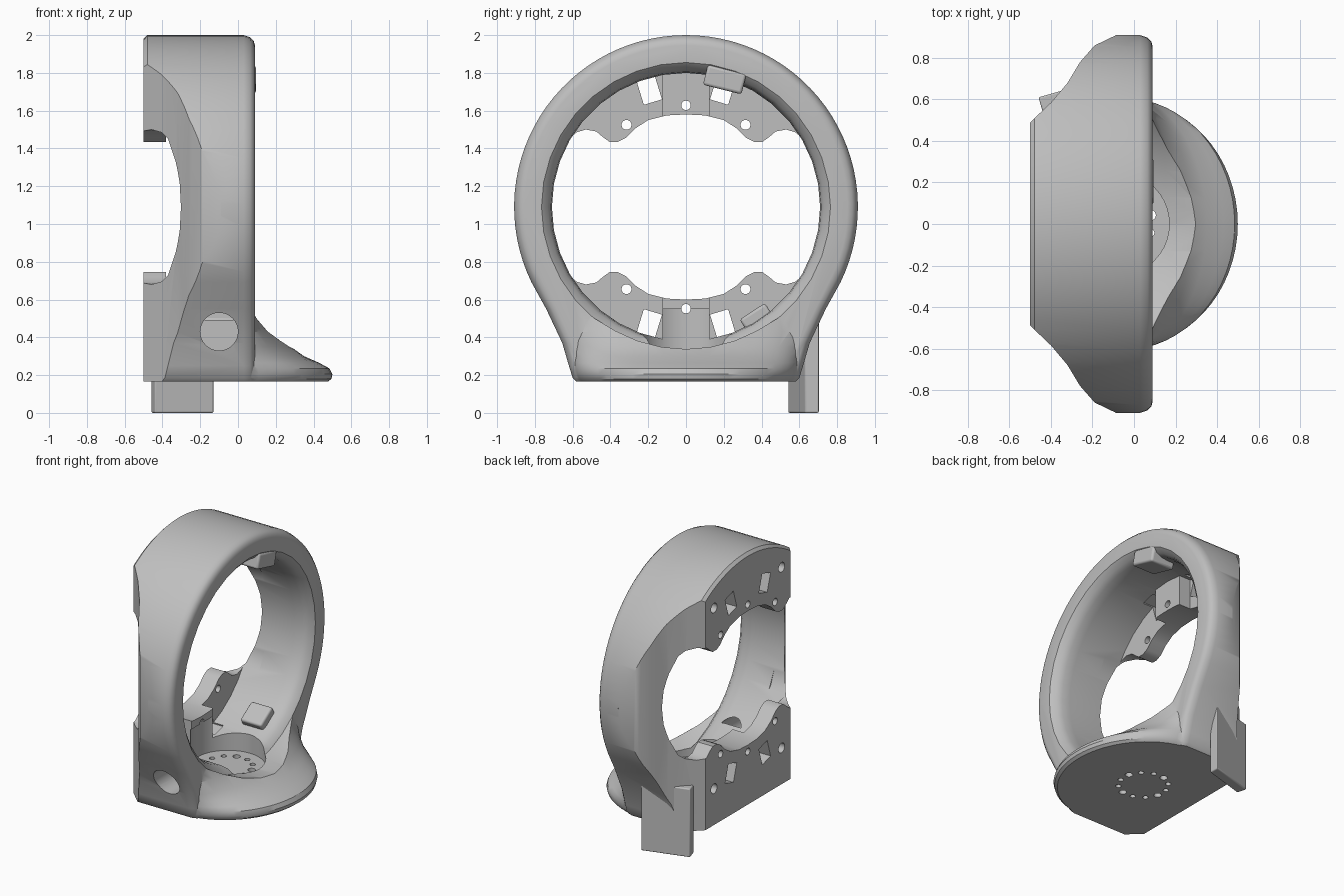
import bpy, bmesh, math
from mathutils import Matrix, Vector

cube = bpy.data.objects.get("Cube")
if cube:
    bpy.data.objects.remove(cube)

grey = bpy.data.materials.new("plain_grey")
grey.use_nodes = True
grey.diffuse_color = (0.52, 0.52, 0.52, 1)
grey.node_tree.nodes["Principled BSDF"].inputs["Base Color"].default_value = grey.diffuse_color

CZ = 1.09      # height of the ring centre
R = 0.91       # outer radius
BASE = 0.165   # underside of the base


def make(name, bm):
    bmesh.ops.recalc_face_normals(bm, faces=bm.faces)
    me = bpy.data.meshes.new(name)
    bm.to_mesh(me)
    bm.free()
    me.materials.append(grey)
    ob = bpy.data.objects.new(name, me)
    bpy.context.collection.objects.link(ob)
    return ob


def loft(name, sections):
    """Solid through matching loops of points, capped at both ends."""
    bm = bmesh.new()
    loops = [[bm.verts.new(p) for p in s] for s in sections]
    for a, b in zip(loops, loops[1:]):
        for i in range(len(a)):
            j = (i + 1) % len(a)
            bm.faces.new((a[i], a[j], b[j], b[i]))
    bm.faces.new(loops[0])
    bm.faces.new(loops[-1])
    return make(name, bm)


def box(name, centre, size, turn=0):
    bm = bmesh.new()
    m = Matrix.Translation(centre) @ Matrix.Rotation(turn, 4, 'X') @ Matrix.Diagonal((*size, 1))
    bmesh.ops.create_cube(bm, size=1, matrix=m)
    return make(name, bm)


def rod(name, start, end, radius, sides=24):
    a, b = Vector(start), Vector(end)
    bm = bmesh.new()
    m = Matrix.Translation((a + b) / 2) @ (b - a).to_track_quat('Z', 'Y').to_matrix().to_4x4()
    bmesh.ops.create_cone(bm, cap_ends=True, segments=sides, radius1=radius,
                          radius2=radius, depth=(b - a).length, matrix=m)
    return make(name, bm)


def combine(target, tool, mode):
    tool.hide_render = True
    mod = target.modifiers.new(tool.name, 'BOOLEAN')
    mod.operation, mod.solver, mod.object = mode, 'EXACT', tool
    bpy.context.view_layer.objects.active = target
    bpy.ops.object.modifier_apply(modifier=mod.name)
    bpy.data.objects.remove(tool)


def cut(tool):
    combine(body, tool, 'DIFFERENCE')


def add(tool):
    combine(body, tool, 'UNION')


# Ring outline running down into a wide flat base
def outline(x, inset):
    r = R - inset
    arc = [math.radians(-26 + 232 * i / 60) for i in range(61)]
    pts = [(r * math.cos(a), CZ + r * math.sin(a)) for a in arc]
    flank = [(0.74, 0.55), (0.655, 0.37), (0.62, 0.25), (0.6, 0.185), (0.58, BASE)]
    left = [(-y + inset, z) for y, z in flank]
    right = [(y - inset, z) for y, z in reversed(flank)]
    return [(x, y, z) for y, z in pts + left + right]


body = loft("ring_bracket", [outline(x, i) for x, i in (
    (-0.5, 0.02), (-0.48, 0), (0.03, 0), (0.065, 0.012), (0.083, 0.03), (0.09, 0.055))])


# Flared foot: stacked half ellipses
def foot_layer(z, reach, width):
    n = 32
    return [(-0.05 + (reach + 0.05) * math.sin(math.pi * i / n),
             -width * math.cos(math.pi * i / n), z) for i in range(n + 1)]


add(loft("foot", [foot_layer(*p) for p in (
    (BASE, 0.475, 0.575), (0.18, 0.495, 0.59), (0.205, 0.5, 0.6), (0.235, 0.485, 0.607),
    (0.265, 0.43, 0.612), (0.3, 0.35, 0.62), (0.35, 0.28, 0.635), (0.43, 0.2, 0.66),
    (0.5, 0.155, 0.7), (0.58, 0.12, 0.74), (0.7, 0.095, 0.79), (0.85, 0.08, 0.8))]))

# Sides swept away behind the ring
sweep = [(-0.6, 0.47), (-0.5, 0.49), (-0.4, 0.585), (-0.32, 0.68), (-0.26, 0.78),
         (-0.19, 0.86), (-0.09, 0.908), (-0.05, 1), (-0.6, 1)]
for s in (1, -1):
    cut(loft("side_sweep", [[(x, s * y, z) for x, y in sweep] for z in (-0.1, 2.1)]))


# Round cavity with a softened front lip
def circle(x, r, n=36):
    return [(x, r * math.cos(2 * math.pi * i / n), CZ + r * math.sin(2 * math.pi * i / n))
            for i in range(n)]


cut(loft("cavity", [circle(x, r) for x, r in (
    (-0.38, 0.71), (-0.04, 0.71), (0.02, 0.716), (0.06, 0.732), (0.09, 0.765),
    (0.15, 0.755), (0.7, 0.745))]))

# Thick pads behind the middle of each mounting plate
for s in (1, -1):
    add(box("middle_pad", (-0.38, 0, CZ + s * 0.6), (0.18, 0.25, 0.26)))

# Lobed opening through the back plate
edge = [(0, 0.49), (0.1, 0.485), (0.2, 0.46), (0.27, 0.415), (0.32, 0.365), (0.36, 0.345),
        (0.405, 0.345), (0.44, 0.37), (0.475, 0.4), (0.53, 0.41), (0.58, 0.395),
        (0.62, 0.36), (0.66, 0.26)]
half = edge + [(y, -h) for y, h in reversed(edge)]
loop = half + [(-y, h) for y, h in reversed(half) if y > 0]
cut(loft("plate_opening", [[(x, y, CZ + h) for y, h in loop] for x in (-0.6, -0.25)]))

# Slots, screw holes and blind holes in both plates
for s in (1, -1):
    cut(rod("middle_hole", (-0.6, 0, CZ + s * 0.538), (-0.2, 0, CZ + s * 0.538), 0.025))
    for t in (1, -1):
        turn = -s * t * math.radians(17)
        cut(box("slot", (-0.45, t * 0.195, CZ + s * 0.62), (0.3, 0.1, 0.135), turn))
        z = CZ + s * 0.435
        cut(rod("screw_hole", (-0.6, t * 0.315, z), (-0.3, t * 0.315, z), 0.026))
        z = CZ + s * 0.66
        cut(rod("blind_hole", (-0.6, t * 0.39, z), (-0.42, t * 0.39, z), 0.035))

# Round floor recess with a circle of holes
FX = -0.08
cut(rod("floor_recess", (FX, 0, 0.29), (FX, 0, 0.55), 0.25, 40))
for i in range(12):
    a = 2 * math.pi * (i + 0.5) / 12
    x, y = FX + 0.165 * math.cos(a), 0.165 * math.sin(a)
    cut(rod("floor_hole", (x, y, 0.1), (x, y, 0.4), 0.026 if i % 3 == 0 else 0.019, 16))

# Cable hole through one side of the base
cut(rod("cable_hole", (-0.1, -1, 0.43), (-0.1, -0.38, 0.43), 0.1, 32))


# Parts attached to the ring
def finish(ob, bevel=0):
    bpy.ops.object.select_all(action='DESELECT')
    ob.select_set(True)
    bpy.context.view_layer.objects.active = ob
    if bevel:
        mod = ob.modifiers.new("soft_edges", 'BEVEL')
        mod.width, mod.segments = bevel, 3
    bpy.ops.object.shade_smooth_by_angle(angle=math.radians(32))


finish(body)
finish(box("upper_tab", (0.0, 0.205, 1.765), (0.19, 0.21, 0.11), math.radians(-14)), 0.015)
finish(box("lower_tab", (-0.1, 0.375, 0.5), (0.17, 0.16, 0.09), math.radians(33)), 0.015)

# Side clip hanging below the base
clip_plan = [(-0.46, 0.61), (-0.44, 0.54), (-0.13, 0.63), (-0.13, 0.705)]
finish(loft("side_clip", [[(x, y, z) for x, y in clip_plan] for z in (0, 0.5)]), 0.008)
